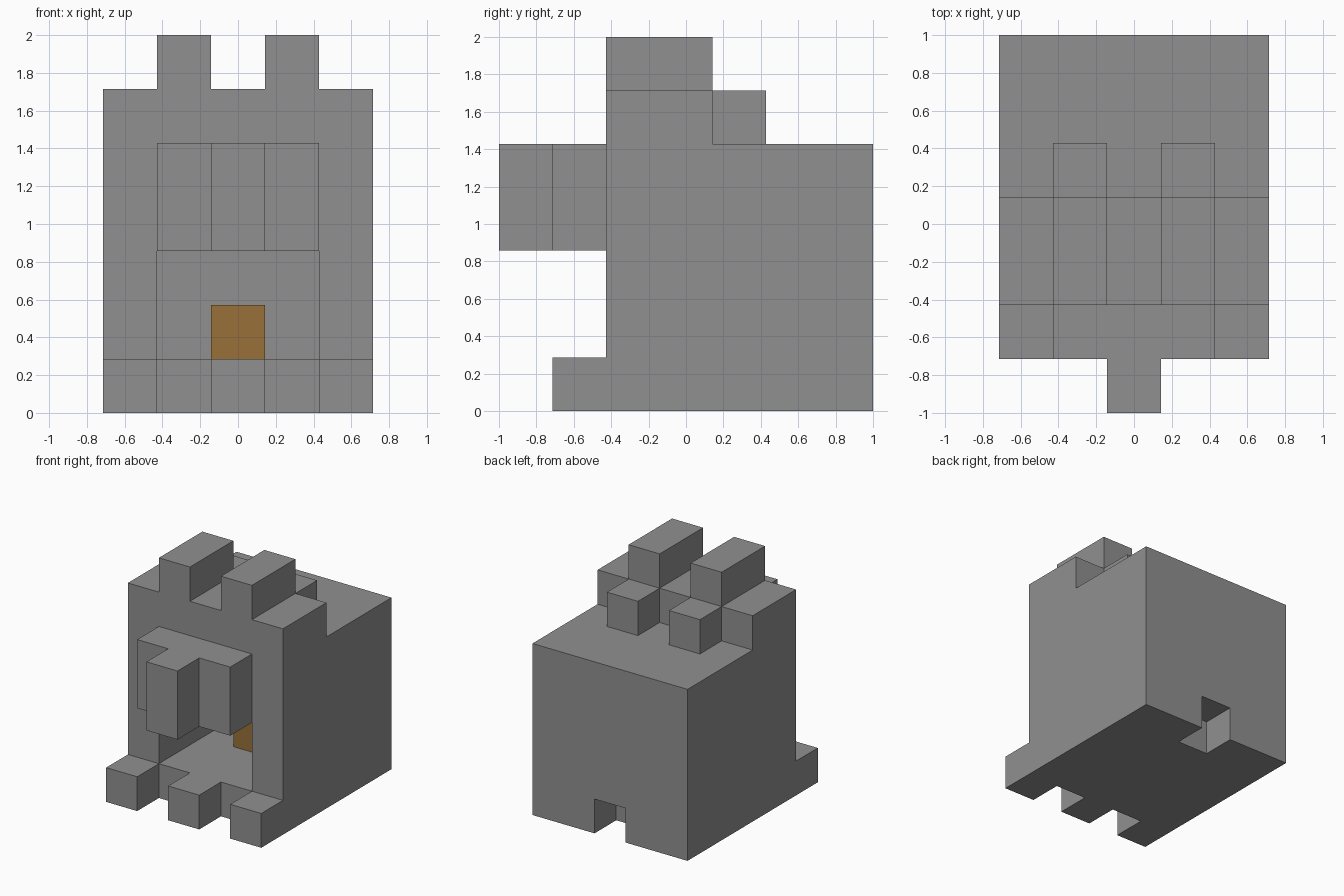
import bpy
import bmesh
from mathutils import Vector

default = bpy.data.objects.get("Cube")
if default:
    bpy.data.objects.remove(default, do_unlink=True)

U = 2 / 7                        # one building block
ORIGIN = Vector((-2.5, -3.5, 0))  # grid corner, in blocks


def material(name, rgb):
    mat = bpy.data.materials.new(name)
    mat.use_nodes = True
    color = (*rgb, 1)
    mat.diffuse_color = color
    mat.node_tree.nodes["Principled BSDF"].inputs["Base Color"].default_value = color
    return mat


stone = material("stone grey", (0.28, 0.28, 0.28))
amber = material("amber", (0.315, 0.165, 0.04))


def box(name, low, high, mat=stone):
    """Box between two grid corners, measured in blocks."""
    low, high = Vector(low), Vector(high)
    size = (high - low) * U
    centre = ((low + high) / 2 + ORIGIN) * U
    bm = bmesh.new()
    bmesh.ops.create_cube(bm, size=1)
    bmesh.ops.scale(bm, vec=size, verts=bm.verts)
    mesh = bpy.data.meshes.new(name)
    bm.to_mesh(mesh)
    bm.free()
    mesh.materials.append(mat)
    obj = bpy.data.objects.new(name, mesh)
    obj.location = centre
    bpy.context.collection.objects.link(obj)
    return obj


def cut(target, name, low, high):
    cutter = box(name, low, high)
    cutter.hide_render = True
    cutter.hide_viewport = True
    mod = target.modifiers.new(name, 'BOOLEAN')
    mod.operation = 'DIFFERENCE'
    mod.solver = 'EXACT'
    mod.object = cutter


# Hollow body with a front doorway and a small notch at the back
body = box("body", (0, 2, 0), (5, 7, 5))
cut(body, "room_cutter", (1, 3, 1), (4, 6, 4))
cut(body, "doorway_cutter", (1, 1.5, 1), (4, 3.5, 3))
cut(body, "back_notch_cutter", (2, 6, -0.5), (3, 7.5, 1))

# Raised front half of the roof
box("roof_ridge", (0, 2, 5), (5, 4, 6))

# Canopy over the doorway, with a projecting middle
box("canopy", (1, 1, 3), (4, 2, 5))
box("canopy_nose", (2, 0, 3), (3, 1, 5))

# Paired roof blocks
for side, x in (("right", 1), ("left", 3)):
    box(side + "_roof_block", (x, 2, 6), (x + 1, 4, 7))
    box(side + "_rear_roof_block", (x, 4, 5), (x + 1, 5, 6))

# Front feet
for side, x in (("right", 0), ("middle", 2), ("left", 4)):
    box(side + "_front_foot", (x, 1, 0), (x + 1, 2, 1))

# Coloured block on the room floor
box("inner_block", (2, 4, 1), (3, 5, 2), amber)
